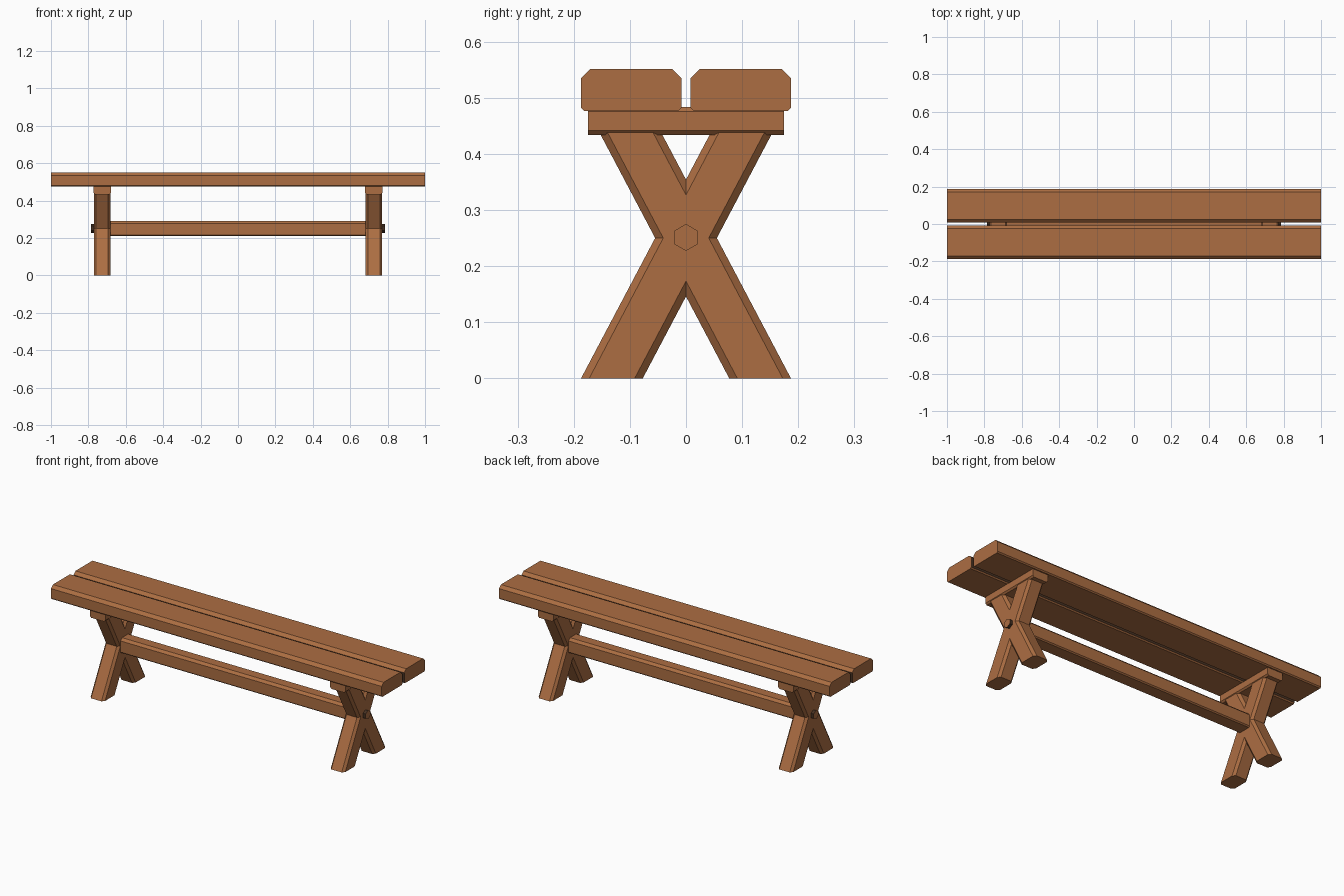
import bpy, bmesh, math

if "Cube" in bpy.data.objects:
    bpy.data.objects.remove(bpy.data.objects["Cube"])


def material(name, color):
    m = bpy.data.materials.new(name)
    m.diffuse_color = (*color, 1)
    m.use_nodes = True
    m.node_tree.nodes["Principled BSDF"].inputs["Base Color"].default_value = m.diffuse_color
    return m


wood = material("warm brown wood", (0.413, 0.155, 0.055))
dark = material("dark brown", (0.06, 0.03, 0.016))


def octagon(w, h, top, bottom, cu=None):
    """Chamfered rectangle, w by h; top/bottom chamfers, cu = chamfer along u."""
    a, b = w / 2, h / 2
    ct, cb = (cu or top), (cu or bottom)
    return [(-a, -b + bottom), (-a + cb, -b), (a - cb, -b), (a, -b + bottom),
            (a, b - top), (a - ct, b), (-a + ct, b), (-a, b - top)]


def loft(name, profile, start, end):
    """Solid between two placements of one profile."""
    bm = bmesh.new()
    r0 = [bm.verts.new(start(u, v)) for u, v in profile]
    r1 = [bm.verts.new(end(u, v)) for u, v in profile]
    n = len(profile)
    bm.faces.new(r0)
    bm.faces.new(r1)
    for i in range(n):
        j = (i + 1) % n
        bm.faces.new((r0[i], r0[j], r1[j], r1[i]))
    bmesh.ops.recalc_face_normals(bm, faces=bm.faces)
    me = bpy.data.meshes.new(name)
    bm.to_mesh(me)
    bm.free()
    me.materials.append(wood)
    me.materials.append(dark)
    ob = bpy.data.objects.new(name, me)
    bpy.context.collection.objects.link(ob)
    return ob


def along_x(name, profile, x0, x1, y, z):
    return loft(name, profile,
                lambda u, v: (x0, y + u, z + v), lambda u, v: (x1, y + u, z + v))


# Two seat planks, dark on the sides facing the gap
for side, label in ((-1, "front"), (1, "back")):
    plank = along_x(label + "_seat_plank", octagon(0.179, 0.075, 0.016, 0.006),
                    -1, 1, side * 0.0975, 0.5135)
    for f in plank.data.polygons:
        f.material_index = int(f.normal.y * side < -0.9)

# Long stretcher beam
along_x("stretcher", octagon(0.078, 0.08, 0.013, 0.006), -0.70, 0.70, 0, 0.25)

slope, cross_z, leg_top = 0.528, 0.25, 0.445
hexagon = [(0.024 * math.sin(k * math.pi / 3), 0.024 * math.cos(k * math.pi / 3))
           for k in range(6)]

for sx, label in ((-1, "left"), (1, "right")):
    cx = sx * 0.7265
    # Cleat under the seat
    loft(label + "_cleat", octagon(0.093, 0.05, 0.008, 0.008),
         lambda u, v: (cx + u, -0.175, 0.4585 + v),
         lambda u, v: (cx + u, 0.175, 0.4585 + v))
    # Crossed legs, cut level at floor and cleat
    for d, lean in ((-1, "backward"), (1, "forward")):
        loft(f"{label}_{lean}_leg", octagon(0.11, 0.087, 0.012, 0.012, 0.0145),
             lambda u, v: (cx + v, u - d * slope * cross_z, 0),
             lambda u, v: (cx + v, u + d * slope * (leg_top - cross_z), leg_top))
    # Hexagonal peg through the crossing, wood end with dark sides
    peg = along_x(label + "_peg", hexagon, sx * 0.70, sx * 0.786, 0, 0.251)
    for f in peg.data.polygons:
        f.material_index = int(abs(f.normal.x) < 0.5)
